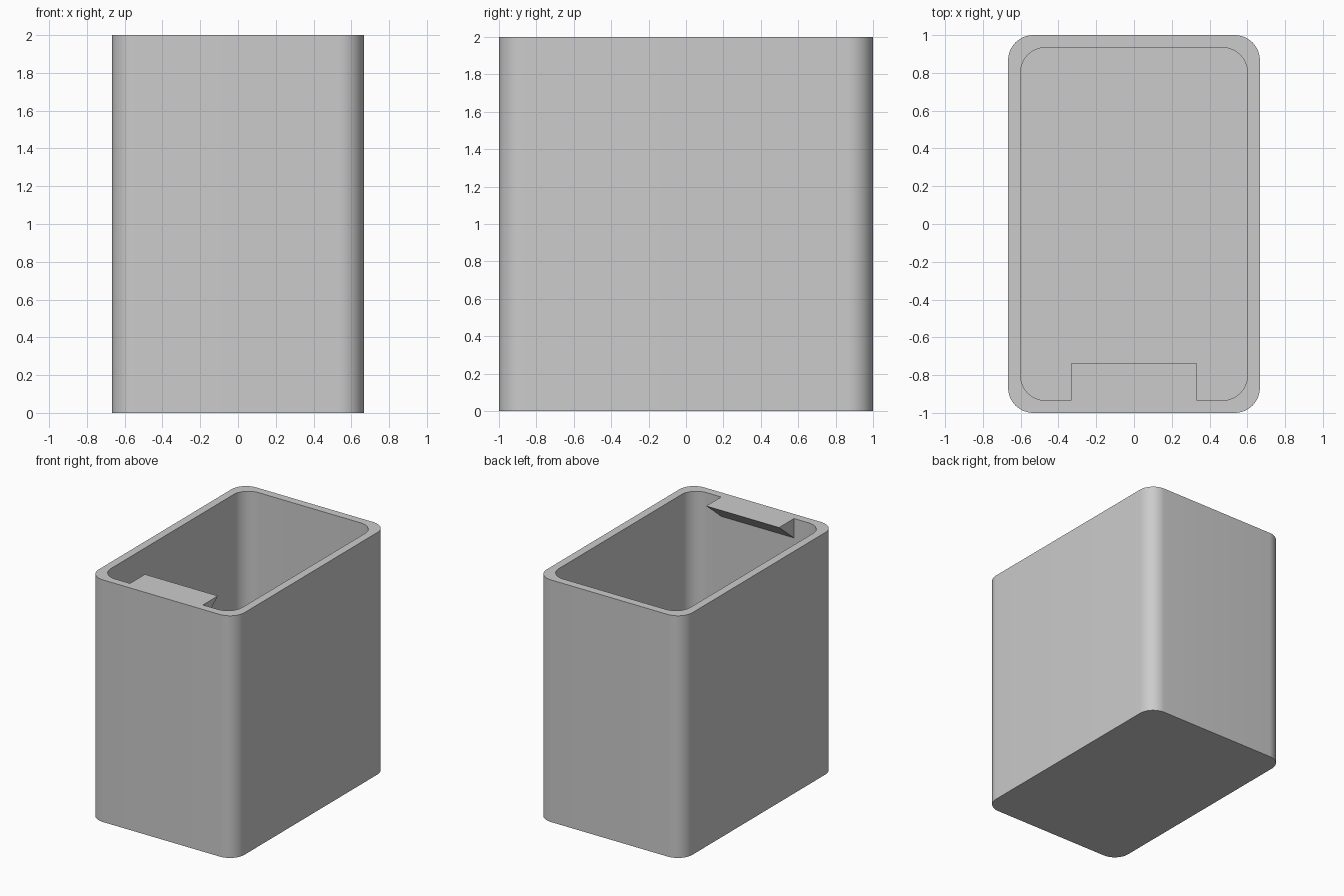
import bpy, bmesh, math

cube = bpy.data.objects.get("Cube")
if cube:
    bpy.data.objects.remove(cube, do_unlink=True)

WIDTH, DEPTH, HEIGHT = 1.333, 2.0, 2.0
WALL, RADIUS, STEPS = 0.066, 0.133, 12
LIP_HALF, LIP_REACH, LIP_DROP = 0.333, 0.195, 0.16

grey = bpy.data.materials.new("plain_grey")
grey.use_nodes = True
grey.diffuse_color = (0.6, 0.6, 0.6, 1)
grey.node_tree.nodes["Principled BSDF"].inputs["Base Color"].default_value = (0.6, 0.6, 0.6, 1)


def rounded_rect(half_x, half_y):
    """Outline of a rectangle with round corners."""
    points = []
    for quarter, (sx, sy) in enumerate([(1, 1), (-1, 1), (-1, -1), (1, -1)]):
        for i in range(STEPS + 1):
            a = (quarter + i / STEPS) * math.pi / 2
            points.append((sx * (half_x - RADIUS) + RADIUS * math.cos(a),
                           sy * (half_y - RADIUS) + RADIUS * math.sin(a)))
    return points


def make_object(name, rings):
    """Skin a list of matching point rings and cap both ends."""
    bm = bmesh.new()
    loops = [[bm.verts.new(p) for p in ring] for ring in rings]
    count = len(loops[0])
    for low, high in zip(loops, loops[1:]):
        for i in range(count):
            j = (i + 1) % count
            bm.faces.new((low[i], low[j], high[j], high[i]))
    bm.faces.new(loops[0][::-1])
    bm.faces.new(loops[-1])
    bmesh.ops.recalc_face_normals(bm, faces=bm.faces)
    mesh = bpy.data.meshes.new(name)
    bm.to_mesh(mesh)
    bm.free()
    mesh.materials.append(grey)
    obj = bpy.data.objects.new(name, mesh)
    bpy.context.collection.objects.link(obj)
    return obj


# Open box: outer wall, rim, inner wall and floor
outer = rounded_rect(WIDTH / 2, DEPTH / 2)
inner = rounded_rect(WIDTH / 2 - WALL, DEPTH / 2 - WALL)
box = make_object("box", [
    [(x, y, z) for x, y in ring]
    for ring, z in ((outer, 0), (outer, HEIGHT), (inner, HEIGHT), (inner, WALL))])

# Wedge lip under the front rim, rooted inside the wall
wall_y = -DEPTH / 2 + WALL
root_y = wall_y - WALL / 2
profile = [(root_y, HEIGHT), (wall_y + LIP_REACH, HEIGHT),
           (wall_y, HEIGHT - LIP_DROP), (root_y, HEIGHT - LIP_DROP)]
lip = make_object("lip", [[(x, y, z) for y, z in profile] for x in (-LIP_HALF, LIP_HALF)])

# Merge the lip into the box
join = box.modifiers.new("join_lip", 'BOOLEAN')
join.operation = 'UNION'
join.solver = 'EXACT'
join.object = lip
bpy.ops.object.select_all(action='DESELECT')
box.select_set(True)
bpy.context.view_layer.objects.active = box
bpy.ops.object.modifier_apply(modifier=join.name)
bpy.data.objects.remove(lip, do_unlink=True)
bpy.ops.object.shade_smooth_by_angle(angle=math.radians(30))
